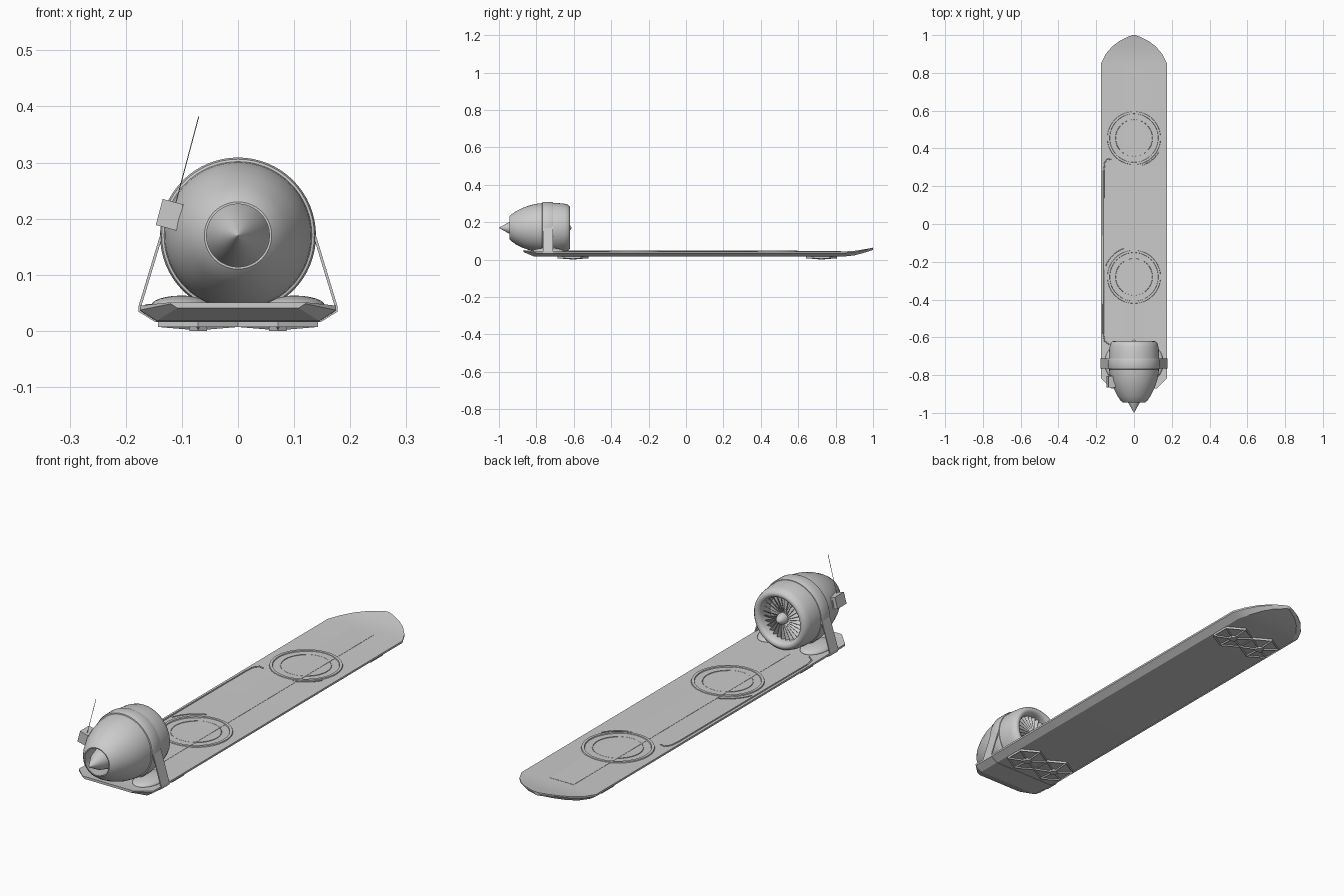
import bpy, bmesh, math
from mathutils import Matrix, Vector

if "Cube" in bpy.data.objects:
    bpy.data.objects.remove(bpy.data.objects["Cube"])

grey = bpy.data.materials.new("plain grey")
grey.use_nodes = True
GREY = (0.6, 0.6, 0.6, 1)
grey.diffuse_color = GREY
grey.node_tree.nodes["Principled BSDF"].inputs["Base Color"].default_value = GREY

ENGINE_Z = 0.17


def finish(name, bm, smooth=None):
    bmesh.ops.recalc_face_normals(bm, faces=bm.faces)
    mesh = bpy.data.meshes.new(name)
    bm.to_mesh(mesh)
    bm.free()
    ob = bpy.data.objects.new(name, mesh)
    bpy.context.collection.objects.link(ob)
    mesh.materials.append(grey)
    if smooth:
        bpy.ops.object.select_all(action="DESELECT")
        ob.select_set(True)
        bpy.context.view_layer.objects.active = ob
        bpy.ops.object.shade_smooth_by_angle(angle=math.radians(smooth))
    return ob


def loft(bm, rings, closed=False, caps=True):
    loops = [[bm.verts.new(p) for p in ring] for ring in rings]
    pairs = list(zip(loops, loops[1:]))
    if closed:
        pairs.append((loops[-1], loops[0]))
    for a, b in pairs:
        for i in range(len(a)):
            j = (i + 1) % len(a)
            bm.faces.new((a[i], a[j], b[j], b[i]))
    if caps and not closed:
        bm.faces.new(loops[0])
        bm.faces.new(loops[-1])


def circle(radius, y, n=64):
    return [(radius * math.cos(a), y, ENGINE_Z + radius * math.sin(a))
            for a in (math.tau * i / n for i in range(n))]


def turned(name, profile, closed=False, smooth=40):
    """Part turned about the engine axis from (y, radius) points."""
    bm = bmesh.new()
    loft(bm, [circle(r, y) for y, r in profile], closed)
    return finish(name, bm, smooth)


def box(name, size, place):
    bm = bmesh.new()
    bmesh.ops.create_cube(bm, size=1, matrix=place @ Matrix.Diagonal((*size, 1)))
    return finish(name, bm)


def flat_ring(name, y, inner, outer, z0, z1):
    bm = bmesh.new()
    n = 64
    edge = 0.002
    section = [(outer, z0), (outer - edge, z1), (inner + edge, z1), (inner, z0)]
    loft(bm, [[(r * math.cos(math.tau * i / n), y + r * math.sin(math.tau * i / n), z)
               for i in range(n)] for r, z in section], closed=True)
    return finish(name, bm)


def tube(name, points, radius, poly=True):
    curve = bpy.data.curves.new(name, "CURVE")
    curve.dimensions = "3D"
    curve.bevel_depth = radius
    curve.bevel_resolution = 1
    curve.use_fill_caps = True
    spline = curve.splines.new("POLY")
    spline.points.add(len(points) - 1)
    for p, co in zip(spline.points, points):
        p.co = (*co, 1)
    ob = bpy.data.objects.new(name, curve)
    bpy.context.collection.objects.link(ob)
    curve.materials.append(grey)
    return ob


# Board: bevelled section lofted along its length, with upturned ends
TOP = 0.045
stations = [(-0.87, 0.12, 0.007, 0.4), (-0.815, 0.175, 0.001, 1), (-0.76, 0.175, 0, 1),
            (0.85, 0.175, 0, 1), (0.9, 0.15, 0.003, 0.9), (0.94, 0.115, 0.009, 0.75),
            (0.97, 0.075, 0.014, 0.6), (0.99, 0.035, 0.018, 0.5), (1.0, 0.008, 0.02, 0.5)]
rings = []
for y, w, lift, thick in stations:
    under = max(w - 0.03 * thick, w * 0.5)
    section = [(w, TOP - 0.001), (w, TOP - 0.009 * thick), (under, TOP - 0.028 * thick)]
    half = [(x, y, z + lift) for x, z in section]
    rings.append(half + [(-x, yy, z) for x, yy, z in reversed(half)])
bm = bmesh.new()
loft(bm, rings)
finish("board", bm, 20)

# Deck details: centre panel, foot rings and piping
box("deck_panel", (0.11, 1.45, 0.001), Matrix.Translation((0, 0.105, TOP)))
for label, y in (("rear", 0.455), ("front", -0.28)):
    flat_ring(label + "_outer_ring", y, 0.127, 0.142, TOP - 0.003, TOP + 0.003)
    flat_ring(label + "_inner_ring", y, 0.095, 0.1, TOP - 0.003, TOP + 0.001)


def arc(y, radius, start, end):
    return [(radius * math.cos(a), y + radius * math.sin(a), TOP)
            for a in (math.radians(start + (end - start) * i / 10) for i in range(11))]


tube("side_piping", [(-0.12, 0.34, TOP), (-0.14, 0.345, TOP), (-0.155, 0.325, TOP),
                     (-0.16, 0.28, TOP), (-0.163, -0.58, TOP), (-0.155, -0.62, TOP),
                     (-0.13, -0.64, TOP)], 0.003)
tube("rear_arc", arc(0.455, 0.15, -75, -30), 0.002)
tube("front_arc", arc(-0.28, 0.16, 110, 160), 0.002)

# Hover pads: shallow hexagons with six sunken triangles and a hub
for end, y in (("rear", 0.725), ("front", -0.605)):
    for side, x in (("left", 0.071), ("right", -0.071)):
        bm = bmesh.new()
        corners = [(x + 0.083 * math.sin(k * math.pi / 3),
                    y + 0.083 * math.cos(k * math.pi / 3)) for k in range(6)]
        rim = [bm.verts.new((*c, 0.007)) for c in corners]
        base = [bm.verts.new((*c, 0.02)) for c in corners]
        tip = bm.verts.new((x, y, 0.001))
        panels = []
        for k in range(6):
            j = (k + 1) % 6
            panels.append(bm.faces.new((rim[k], rim[j], tip)))
            bm.faces.new((base[k], base[j], rim[j], rim[k]))
        bm.faces.new(base)
        bmesh.ops.recalc_face_normals(bm, faces=bm.faces)
        bmesh.ops.inset_individual(bm, faces=panels, thickness=0.007, depth=-0.005)
        bmesh.ops.create_cone(bm, cap_ends=True, segments=6, radius1=0.018, radius2=0.022,
                              depth=0.012, matrix=Matrix.Translation((x, y, 0.006)))
        finish(f"{end}_{side}_hover_pad", bm)

# Engine shell: closed profile running outside, round the lip and back inside
turned("engine_shell", [
    (-0.945, 0.06), (-0.935, 0.071), (-0.91, 0.088), (-0.87, 0.108), (-0.83, 0.122),
    (-0.79, 0.13), (-0.74, 0.134), (-0.69, 0.133), (-0.65, 0.129), (-0.632, 0.124),
    (-0.622, 0.115), (-0.62, 0.107), (-0.624, 0.098), (-0.635, 0.092), (-0.67, 0.09),
    (-0.7, 0.09), (-0.9, 0.06), (-0.945, 0.056)], closed=True)
turned("exhaust_cone", [(-0.85, 0.058), (-0.94, 0.034), (-1.0, 0.0005)])
turned("engine_band", [(-0.77, 0.128), (-0.768, 0.136), (-0.76, 0.139), (-0.72, 0.139),
                       (-0.712, 0.136), (-0.71, 0.128)], closed=True)

# Fan: hub, back plate and twisted blades
turned("fan_back_plate", [(-0.72, 0.089), (-0.69, 0.089)])
turned("fan_hub", [(-0.7, 0.024), (-0.645, 0.023), (-0.63, 0.019), (-0.618, 0.011),
                   (-0.612, 0.001)])
bm = bmesh.new()
BLADES = 28
for k in range(BLADES):
    turn = Matrix.Rotation(math.tau * k / BLADES, 4, "Y")
    place = (Matrix.Translation((0, -0.662, ENGINE_Z)) @ turn @ Matrix.Translation((0, 0, 0.056))
             @ Matrix.Rotation(math.radians(35), 4, "Z") @ Matrix.Diagonal((0.002, 0.03, 0.07, 1)))
    bmesh.ops.create_cube(bm, size=1, matrix=place)
finish("fan_blades", bm)

# Mounting straps, from the band down to the board edges, and fairings beside the engine
for side, s in (("left", 1), ("right", -1)):
    outer = [(0.136, ENGINE_Z + 0.01), (0.177, 0.045), (0.177, 0.034), (0.147, 0.0155), (0, 0.0155)]
    inner = [(0, 0.019), (0.144, 0.019), (0.172, 0.036), (0.172, 0.045), (0.131, ENGINE_Z + 0.01)]
    bm = bmesh.new()
    loft(bm, [[(s * x, y, z) for x, z in outer + inner] for y in (-0.765, -0.712)])
    finish(side + "_strap", bm)

    bm = bmesh.new()
    bmesh.ops.create_uvsphere(bm, u_segments=24, v_segments=12, radius=1,
                              matrix=Matrix.Translation((s * 0.1, -0.735, TOP))
                              @ Matrix.Diagonal((0.055, 0.085, 0.018, 1)))
    finish(side + "_fairing", bm, 60)

# Receiver box and aerial on the engine's right side
tilt = Matrix.Rotation(math.radians(15), 4, "Y")
box("receiver", (0.038, 0.06, 0.048), Matrix.Translation((-0.122, -0.835, 0.207)) @ tilt)
box("receiver_foot", (0.03, 0.035, 0.03), Matrix.Translation((-0.112, -0.82, 0.203)) @ tilt)
tube("aerial", [(-0.113, -0.85, 0.22), (-0.07, -0.85, 0.382)], 0.001)
